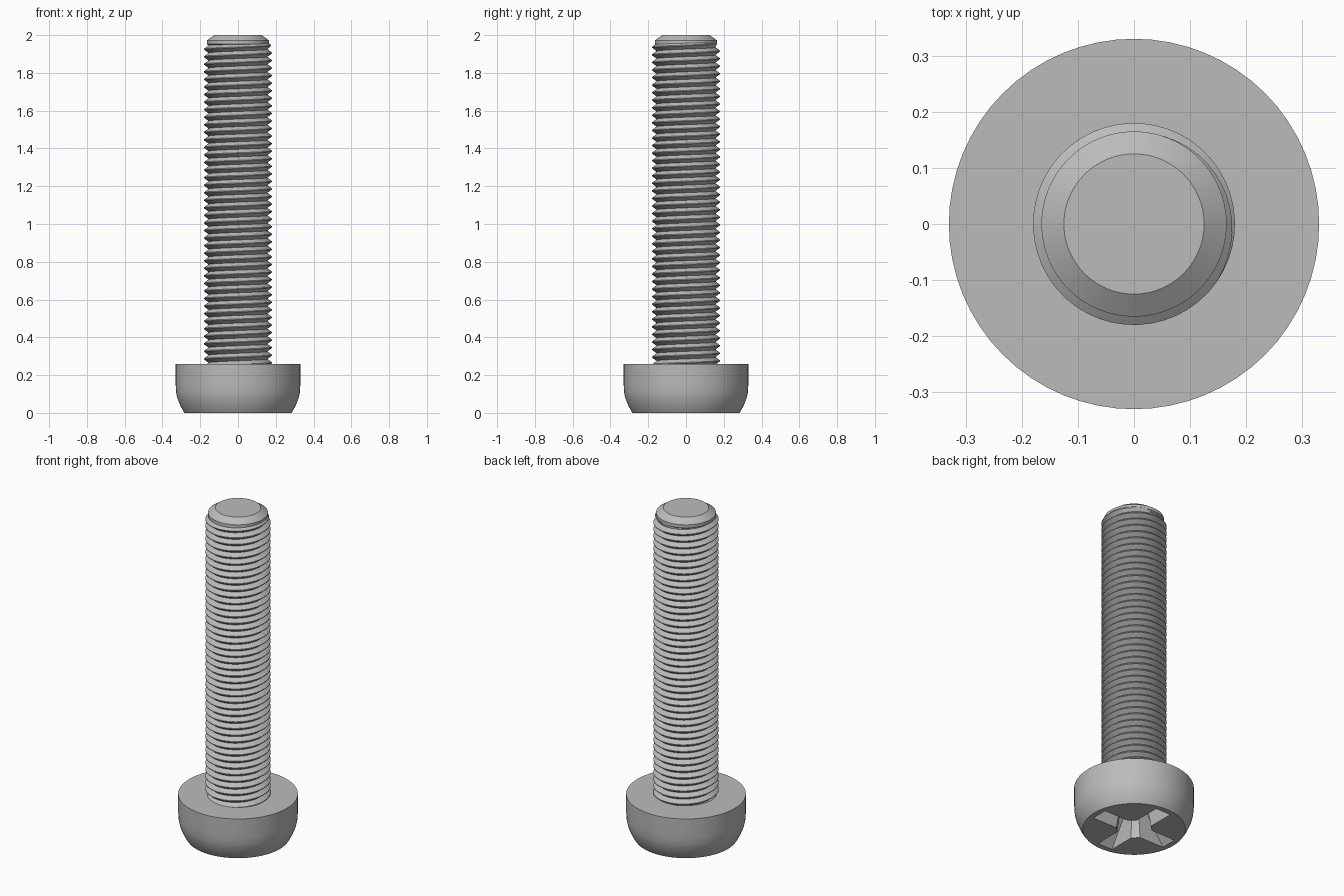
import bpy
import bmesh
from math import cos, sin, tau, pi, radians

cube = bpy.data.objects.get("Cube")
if cube:
    bpy.data.objects.remove(cube, do_unlink=True)

steel = bpy.data.materials.new("grey steel")
steel.use_nodes = True
GREY = (0.5, 0.5, 0.5, 1)
steel.diffuse_color = GREY
steel.node_tree.nodes["Principled BSDF"].inputs["Base Color"].default_value = GREY


def finish(name, bm):
    """Turn a bmesh into a named object with the steel material."""
    bmesh.ops.recalc_face_normals(bm, faces=bm.faces)
    mesh = bpy.data.meshes.new(name)
    bm.to_mesh(mesh)
    bm.free()
    mesh.materials.append(steel)
    obj = bpy.data.objects.new(name, mesh)
    bpy.context.collection.objects.link(obj)
    return obj


def loft(name, rings):
    """Join closed loops of points and cap both ends."""
    bm = bmesh.new()
    loops = [[bm.verts.new(p) for p in ring] for ring in rings]
    for a, b in zip(loops, loops[1:]):
        for i in range(len(a)):
            j = (i + 1) % len(a)
            bm.faces.new((a[i], a[j], b[j], b[i]))
    bm.faces.new(loops[0][::-1])
    bm.faces.new(loops[-1])
    return finish(name, bm)


def circle(r, z, n=64):
    return [(r * cos(tau * i / n), r * sin(tau * i / n), z) for i in range(n)]


def cross(length, half, inner, z):
    """Four-armed outline with chamfered inner corners."""
    ring = []
    for k in range(4):
        c, s = cos(k * pi / 2), sin(k * pi / 2)
        for x, y in ((inner, -half), (length, -half), (length, half), (inner, half)):
            ring.append((x * c - y * s, x * s + y * c, z))
    return ring


def smooth(obj):
    bpy.ops.object.select_all(action='DESELECT')
    obj.select_set(True)
    bpy.context.view_layer.objects.active = obj
    bpy.ops.object.shade_smooth_by_angle(angle=radians(25))


# Head: tapered below, rounding into a straight rim
head = loft("head", [circle(r, z) for r, z in (
    (0.283, 0), (0.29, 0.01), (0.306, 0.04), (0.32, 0.075),
    (0.327, 0.105), (0.33, 0.15), (0.33, 0.26))])

# Cross recess, tapering into the head
cutter = loft("recess_cutter", [
    cross(0.265, 0.053, 0.09, -0.02), cross(0.25, 0.05, 0.085, 0),
    cross(0.1, 0.035, 0.06, 0.19), cross(0.04, 0.015, 0.025, 0.215)])
cutter.hide_render = True
cut = head.modifiers.new("recess", 'BOOLEAN')
cut.operation = 'DIFFERENCE'
cut.solver = 'EXACT'
cut.object = cutter
bpy.context.view_layer.objects.active = head
bpy.ops.object.modifier_apply(modifier="recess")
bpy.data.objects.remove(cutter, do_unlink=True)
smooth(head)

# Shank core with a chamfered tip
ROOT, CREST, PITCH, STEPS = 0.156, 0.18, 0.04, 48
shank = loft("shank", [circle(r, z) for r, z in (
    (ROOT - 0.002, 0.235), (ROOT - 0.002, 1.945), (0.165, 1.952),
    (0.165, 1.972), (0.125, 2.0))])
smooth(shank)

# Right-handed helical thread, fading out under the tip
bm = bmesh.new()
TURNS, END_ANGLE = 43, radians(85)
Z_END = 1.955
total = TURNS * STEPS
fade = STEPS // 3
rows = []
for i in range(total + 1):
    a = END_ANGLE + tau * (i - total) / STEPS
    z = Z_END + PITCH * (i - total) / STEPS
    crest = ROOT + (CREST - ROOT) * min(1, 0.3 + 0.7 * (total - i) / fade)
    row = []
    for r, dz in ((ROOT, -PITCH / 2), (crest, -0.002), (crest, 0.002), (ROOT, PITCH / 2)):
        row.append(bm.verts.new((r * cos(a), r * sin(a), min(z + dz, 1.968))))
    rows.append(row)
for a, b in zip(rows, rows[1:]):
    for k in range(3):
        bm.faces.new((a[k], b[k], b[k + 1], a[k + 1]))
bmesh.ops.remove_doubles(bm, verts=bm.verts, dist=0.0001)
thread = finish("thread", bm)
smooth(thread)
